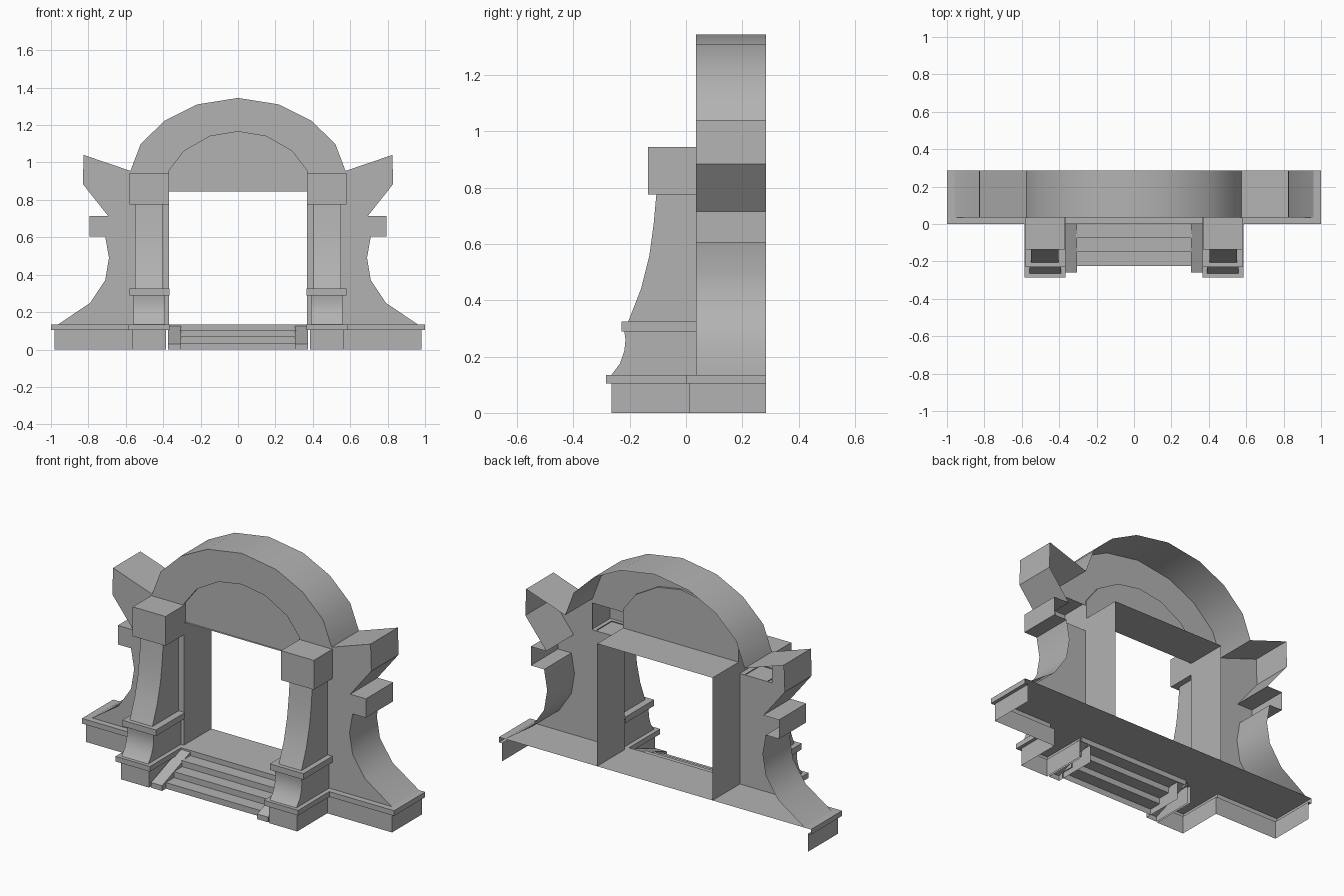
import bpy, bmesh, math

cube = bpy.data.objects.get("Cube")
if cube:
    bpy.data.objects.remove(cube, do_unlink=True)

stone = bpy.data.materials.new("grey stone")
stone.use_nodes = True
GREY = (0.45, 0.45, 0.45, 1)
stone.diffuse_color = GREY
stone.node_tree.nodes["Principled BSDF"].inputs["Base Color"].default_value = GREY

FRONT, BACK = 0.035, 0.285      # wall sheet and open rear edge
FLOOR, RIM = 0.135, 0.105       # top and underside of the plinth ledge
JAMB, LINTEL = 0.37, 0.845      # doorway half width and height


def shell(name, faces, toward):
    """Mirrored sheet object; 'toward' gives the wanted direction of the first face."""
    bm = bmesh.new()
    for pts in faces:
        bm.faces.new([bm.verts.new(p) for p in pts])
    bmesh.ops.remove_doubles(bm, verts=bm.verts, dist=0.0005)
    bmesh.ops.recalc_face_normals(bm, faces=bm.faces)
    bm.faces.ensure_lookup_table()
    bm.normal_update()
    if sum(a * b for a, b in zip(bm.faces[0].normal, toward)) < 0:
        bmesh.ops.reverse_faces(bm, faces=bm.faces)
    me = bpy.data.meshes.new(name)
    bm.to_mesh(me)
    bm.free()
    me.materials.append(stone)
    me.shade_smooth()
    me.set_sharp_from_angle(angle=math.radians(35))
    ob = bpy.data.objects.new(name, me)
    bpy.context.scene.collection.objects.link(ob)
    mirror = ob.modifiers.new("Mirror", 'MIRROR')
    mirror.use_axis[0] = True
    return ob


def band(a, b):
    """Quads joining two matching paths."""
    return [[a[i], a[i + 1], b[i + 1], b[i]] for i in range(len(a) - 1)]


def xz(path, y):
    return [(x, y, z) for x, z in path]


def xy(path, z):
    return [(x, y, z) for x, y in path]


def yz(path, x):
    return [(x, y, z) for y, z in path]


def side_profile(name, path, x0, x1, rear):
    """Hollow pier piece: front path extruded across x, two cheeks, open rear."""
    outline = path + [(rear, path[-1][1]), (rear, path[0][1])]
    faces = band(yz(path, x0), yz(path, x1))
    faces += [yz(outline, x0), yz(outline, x1)]
    return shell(name, faces, (0, -1, 0))


def block(name, x0, x1, y0, y1, z0, z1):
    """Box with an open rear."""
    path = [(y1, z0), (y0, z0), (y0, z1), (y1, z1)]
    faces = band(yz(path, x0), yz(path, x1))[::-1]
    faces += [yz(path, x0), yz(path, x1)]
    return shell(name, faces, (0, 0, 1))


# Scrolled side walls, open behind the pier heads
scroll = [(0.96, FLOOR), (0.79, 0.25), (0.71, 0.37), (0.69, 0.49), (0.71, 0.605),
          (0.795, 0.605), (0.795, 0.715), (0.695, 0.715), (0.83, 0.885),
          (0.825, 1.04), (0.575, 0.955)]
head = [(0.575, 0.775), (JAMB, 0.775), (JAMB, FLOOR)]
shell("side_wall", [xz(scroll + head, FRONT)]
      + band(xz(scroll, FRONT), xz(scroll, BACK)), (0, -1, 0))

# Arch ring with its outer band
outer = [(0.575, 0.955), (0.52, 1.10), (0.39, 1.225), (0.22, 1.31), (0, 1.345)]
inner = [(JAMB, 0.955), (0.29, 1.06), (0.15, 1.14), (0, 1.165)]
ring = outer + inner[::-1] + [(JAMB, 0.93), (0.575, 0.93)]
shell("arch", [xz(ring, FRONT)] + band(xz(outer, FRONT), xz(outer, BACK)), (0, -1, 0))

# Slightly recessed panel under the arch, with the reveal
panel_y = FRONT + 0.012
edge = [(JAMB, LINTEL)] + inner
shell("arch_panel", [xz(edge + [(0, LINTEL)], panel_y)]
      + band(xz(edge, FRONT), xz(edge, panel_y)), (0, -1, 0))

# Doorway lining
lining = [(0, LINTEL), (JAMB, LINTEL), (JAMB, FLOOR)]
shell("door_lining", band(xz(lining, FRONT), xz(lining, BACK)), (0, 0, -1))

# Plinth: floor sheet, ledge, underside lip and skirt
ledge = [(1, BACK), (1, 0), (0.585, 0), (0.585, -0.285), (0.365, -0.285), (0.365, 0), (0, 0)]
skirt = [(0.98, BACK), (0.98, 0.01), (0.565, 0.01), (0.565, -0.265), (0.385, -0.265), (0.385, 0.01)]
shell("plinth", [xy(ledge + [(0, BACK)], FLOOR)]
      + band(xy(ledge, FLOOR), xy(ledge, RIM))
      + band(xy(ledge[:6], RIM), xy(skirt, RIM))
      + band(xy(skirt, RIM), xy(skirt, 0)), (0, 0, 1))

# Piers: curved pedestal, cap, tapering shaft and head block
side_profile("pedestal", [(-0.265, FLOOR), (-0.235, 0.175), (-0.219, 0.22),
                          (-0.215, 0.26), (-0.22, 0.295)], 0.39, 0.56, FRONT)
block("pedestal_cap", 0.365, 0.58, -0.23, FRONT, 0.29, 0.325)
side_profile("pier_shaft", [(-0.205, 0.325), (-0.16, 0.44), (-0.13, 0.56),
                            (-0.115, 0.67), (-0.105, 0.78)], 0.405, 0.55, FRONT)
block("pier_head", JAMB, 0.58, -0.135, FRONT, 0.775, 0.945)

# Steps between sloping cheeks
stairs = [(0, RIM)]
for i in range(3):
    y, z = -0.075 * (i + 1), RIM - 0.035 * i
    stairs += [(y, z), (y, z - 0.035)]
shell("steps", band(yz(stairs, 0), yz(stairs, 0.31)), (0, 0, 1))
side_profile("step_cheek", [(-0.26, 0), (-0.26, 0.03), (0, 0.125)], 0.305, 0.375, 0)
